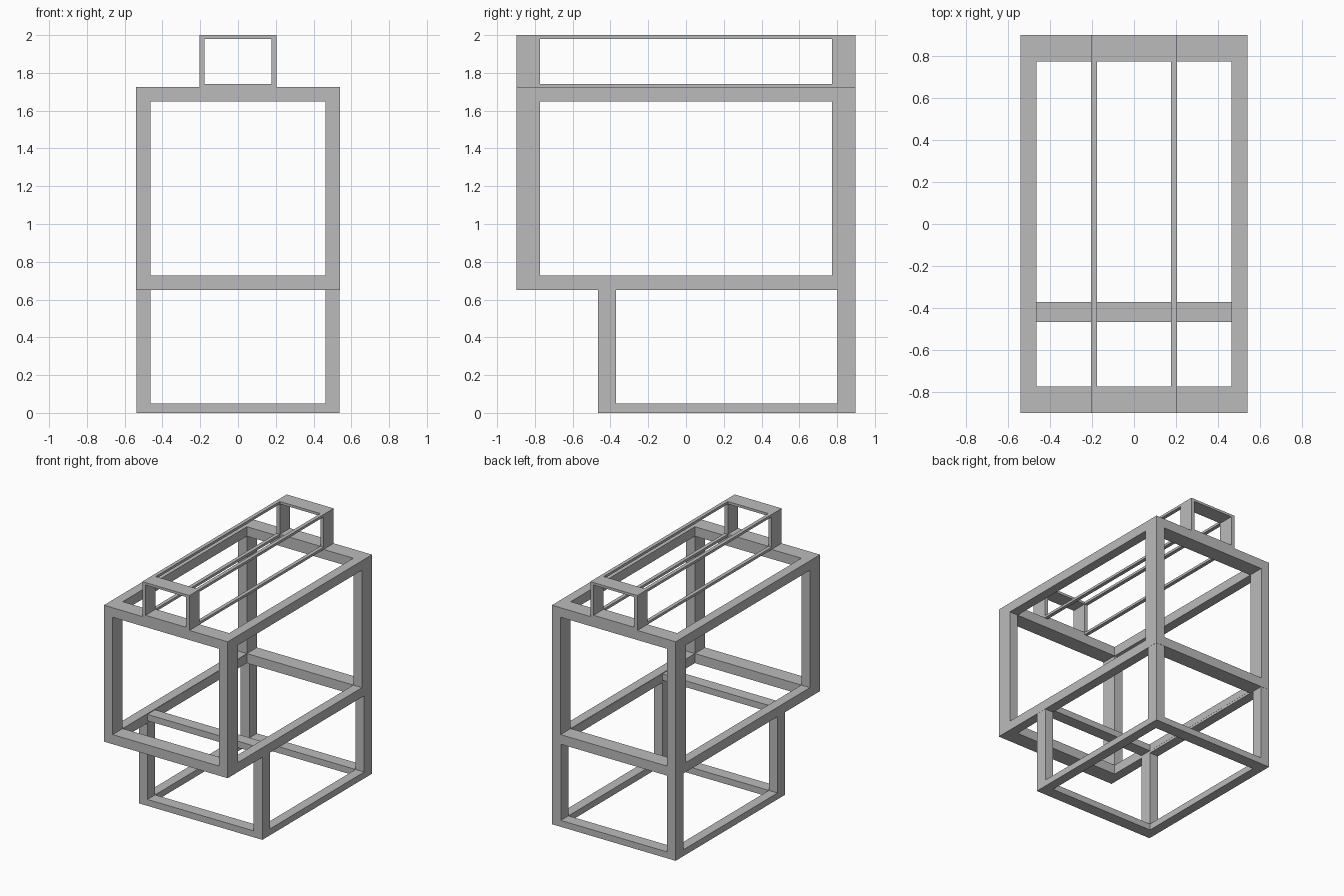
import bpy
import bmesh
from itertools import product
from mathutils import Vector

cube = bpy.data.objects.get("Cube")
if cube:
    bpy.data.objects.remove(cube, do_unlink=True)

# One plain grey for every frame
grey = bpy.data.materials.new("plain grey")
grey.use_nodes = True
colour = (0.5, 0.5, 0.5, 1)
grey.diffuse_color = colour
grey.node_tree.nodes["Principled BSDF"].inputs["Base Color"].default_value = colour

RATIO = 0.07  # bar thickness as a share of the frame's size on each axis


def is_bar(cell):
    """A cell of the 3 x 3 x 3 block is solid when it lies on an edge or corner."""
    inside = all(0 <= c <= 2 for c in cell)
    return inside and sum(c == 1 for c in cell) <= 1


def box_frame(name, low, high):
    """Open box of twelve joined bars between two opposite corners."""
    low, high = Vector(low), Vector(high)
    size = high - low
    steps = (0, RATIO, 1 - RATIO, 1)
    bm = bmesh.new()
    for cell in product(range(3), repeat=3):
        if not is_bar(cell):
            continue
        for axis, side in product(range(3), (0, 1)):
            neighbour = list(cell)
            neighbour[axis] += 2 * side - 1
            if is_bar(neighbour):
                continue
            u, v = (axis + 1) % 3, (axis + 2) % 3
            corners = []
            for du, dv in ((0, 0), (1, 0), (1, 1), (0, 1)):
                index = list(cell)
                index[axis] += side
                index[u] += du
                index[v] += dv
                corners.append(bm.verts.new(
                    [low[i] + size[i] * steps[index[i]] for i in range(3)]))
            bm.faces.new(corners if side else corners[::-1])
    bmesh.ops.remove_doubles(bm, verts=bm.verts, dist=0.0001)
    bmesh.ops.recalc_face_normals(bm, faces=bm.faces)
    mesh = bpy.data.meshes.new(name)
    bm.to_mesh(mesh)
    bm.free()
    mesh.materials.append(grey)
    obj = bpy.data.objects.new(name, mesh)
    bpy.context.collection.objects.link(obj)


# Lower frame, set back from the front and sunk into the main frame
box_frame("lower_frame", (-0.538, -0.465, 0), (0.538, 0.897, 0.72))
# Main frame
box_frame("main_frame", (-0.539, -0.898, 0.651), (0.539, 0.898, 1.725))
# Narrow frame along the top
box_frame("top_frame", (-0.205, -0.898, 1.723), (0.205, 0.898, 2))
